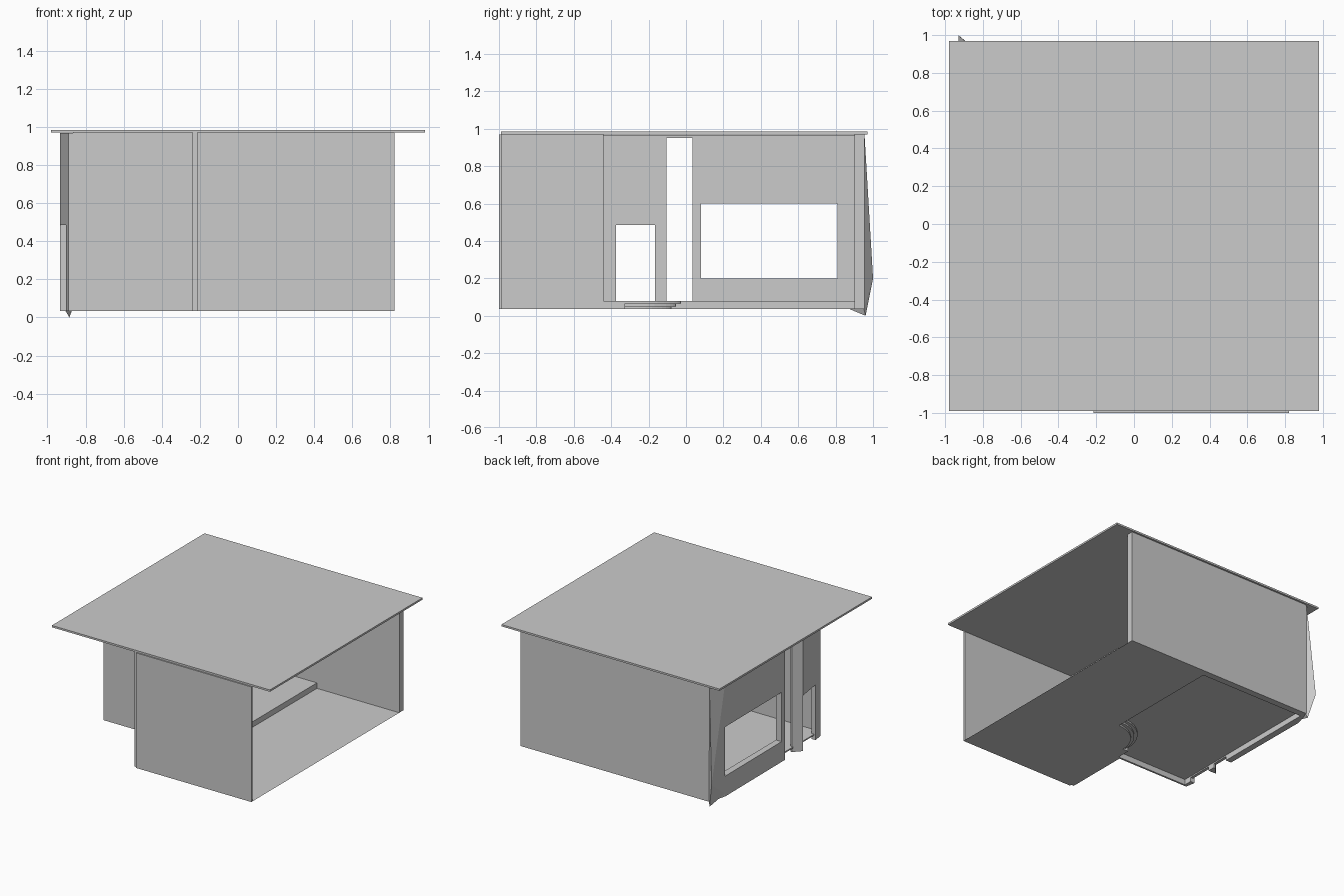
import bpy, bmesh, math

if "Cube" in bpy.data.objects:
    bpy.data.objects.remove(bpy.data.objects["Cube"])


def finish(name, bm):
    bmesh.ops.recalc_face_normals(bm, faces=bm.faces)
    me = bpy.data.meshes.new(name)
    bm.to_mesh(me)
    bm.free()
    ob = bpy.data.objects.new(name, me)
    bpy.context.scene.collection.objects.link(ob)
    return ob


def prism(name, plan, z0, z1):
    """Extrude a plan outline between two heights."""
    bm = bmesh.new()
    f = bm.faces.new([bm.verts.new((x, y, z0)) for x, y in plan])
    top = bmesh.ops.extrude_face_region(bm, geom=[f], use_keep_orig=True)
    vs = [g for g in top["geom"] if isinstance(g, bmesh.types.BMVert)]
    bmesh.ops.translate(bm, verts=vs, vec=(0, 0, z1 - z0))
    return finish(name, bm)


def box(name, x0, x1, y0, y1, z0, z1):
    return prism(name, [(x0, y0), (x1, y0), (x1, y1), (x0, y1)], z0, z1)


BASE, TOP, DECK = 0.035, 0.97, 0.08

# Roof and plain walls
box("roof_slab", -0.98, 0.98, -0.99, 0.97, TOP, 0.985)
box("front_wall", -0.215, 0.82, -1.0, -0.985, BASE, TOP)
box("side_return_wall", -0.24, -0.215, -0.985, -0.44, BASE, TOP)
box("recessed_front_wall", -0.865, -0.24, -0.455, -0.44, BASE, TOP)
box("back_wall", -0.865, 0.82, 0.90, 0.955, BASE, TOP)

# Left wall: uneven outer face, with a window, a tall door and a low opening
wall = prism("left_wall", [(-0.865, -0.455), (-0.89, -0.455), (-0.935, -0.165),
                           (-0.88, -0.105), (-0.915, 0.035), (-0.92, 0.81),
                           (-0.88, 0.955), (-0.865, 0.955)], BASE, TOP - 0.003)
cuts = [(0.08, 0.81, 0.20, 0.60), (-0.105, 0.035, -0.1, 0.95), (-0.375, -0.165, -0.1, 0.485)]
for i, (y0, y1, z0, z1) in enumerate(cuts):
    c = box(f"opening_cutter_{i}", -1.1, -0.7, y0, y1, z0, z1)
    c.hide_render = True
    c.hide_viewport = True
    m = wall.modifiers.new("opening", "BOOLEAN")
    m.operation = "DIFFERENCE"
    m.solver = "EXACT"
    m.object = c

# Flared corner where the cladding kicks out behind the back wall
bm = bmesh.new()
for p in [(-0.88, 0.955, 0.96), (-0.93, 1.0, 0.2), (-0.885, 0.96, 0.0),
          (-0.92, 0.815, 0.06), (-0.92, 0.815, 0.94), (-0.87, 0.95, 0.04)]:
    bm.verts.new(p)
bmesh.ops.convex_hull(bm, input=bm.verts)
finish("corner_flare", bm)


# Split-level floor: the edge of the raised deck has a concave quarter-round stair
def edge(r, z, n=10):
    arc = [(0.08 - r * math.sin(a), -0.33 + r * math.cos(a))
           for a in (math.pi / 2 * i / n for i in range(n + 1))]
    path = [(0.08, 0.90), (0.08, -0.03)] + arc + [(-0.22, -0.33), (-0.22, -0.44)]
    return [(x, y, z) for x, y in path]


bm = bmesh.new()
rows = []
for r, z0, z1 in [(0.25, BASE, 0.05), (0.275, 0.05, 0.065), (0.30, 0.065, DECK)]:
    rows += [edge(r, z0), edge(r, z1)]
grid = [[bm.verts.new(p) for p in row] for row in rows]
for a, b in zip(grid, grid[1:]):
    for i in range(len(a) - 1):
        bm.faces.new((a[i], a[i + 1], b[i + 1], b[i]))
deck = [(-0.22, -0.44, DECK), (-0.866, -0.44, DECK), (-0.866, 0.90, DECK)]
low = [(-0.215, -0.985, BASE), (0.82, -0.985, BASE), (0.82, 0.90, BASE)]
bm.faces.new(grid[-1] + [bm.verts.new(p) for p in deck[1:]])
bm.faces.new(grid[0] + [bm.verts.new(p) for p in low])
bmesh.ops.remove_doubles(bm, verts=bm.verts, dist=0.0005)
bad = [f for f in bm.faces if f.calc_area() < 1e-7]
bmesh.ops.delete(bm, geom=bad, context="FACES_ONLY")
finish("split_level_floor", bm)

# Thresholds carry the deck through the two doorways
for i, (y0, y1) in enumerate([(-0.105, 0.035), (-0.375, -0.165)]):
    box(f"threshold_{i}", -0.89, -0.866, y0, y1, DECK - 0.01, DECK)
